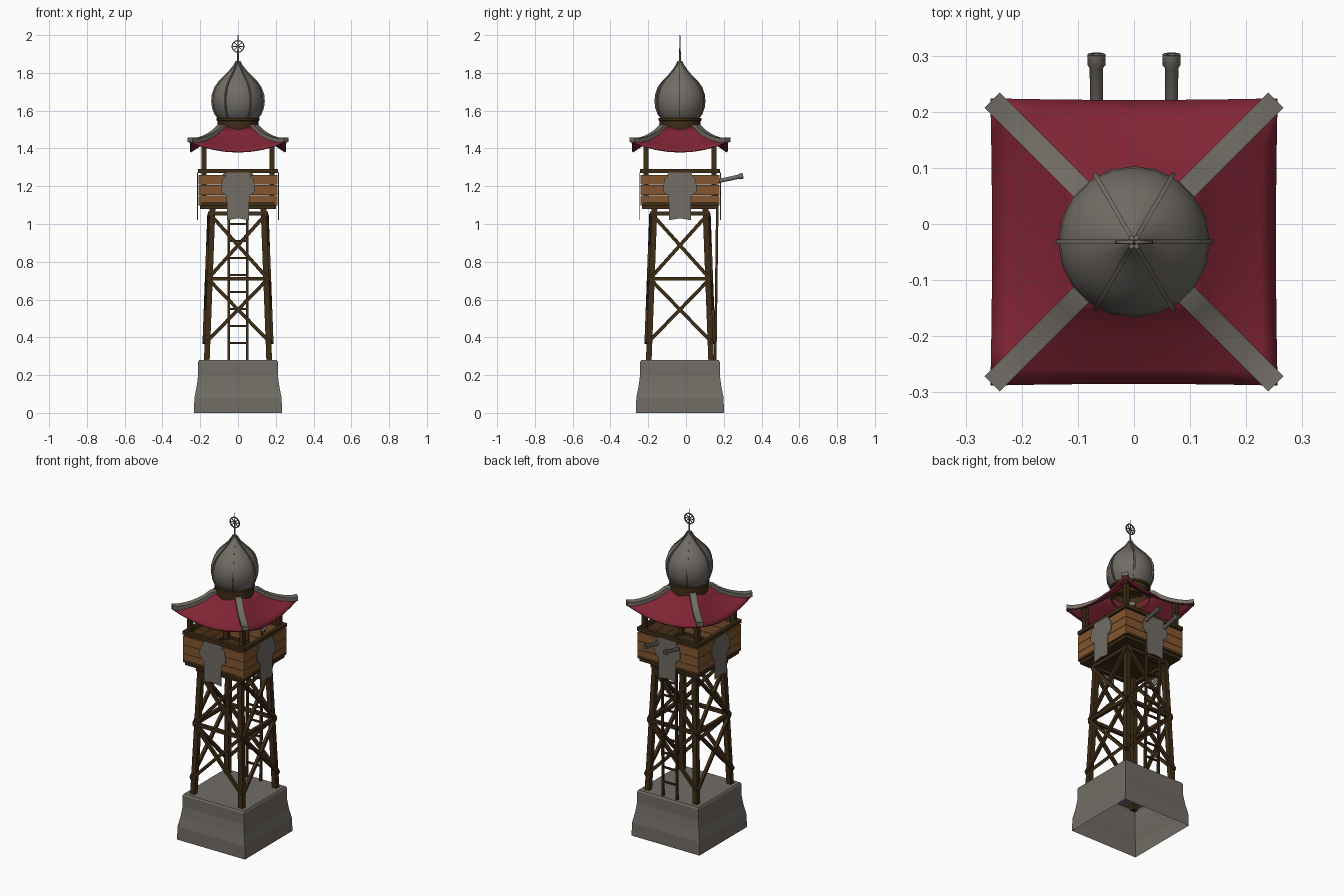
import bpy, bmesh, math
from mathutils import Vector, Matrix

if "Cube" in bpy.data.objects:
    bpy.data.objects.remove(bpy.data.objects["Cube"])

Y0 = -0.032  # tower axis; everything is built round the origin, then shifted


def mat(name, rgb):
    m = bpy.data.materials.new(name)
    m.diffuse_color = (*rgb, 1)
    m.use_nodes = True
    m.node_tree.nodes["Principled BSDF"].inputs["Base Color"].default_value = m.diffuse_color
    return m


STONE = mat("grey_stone", (0.165, 0.15, 0.13))
RED = mat("red_tile", (0.22, 0.018, 0.035))
PLANK = mat("orange_wood", (0.23, 0.095, 0.03))
DARK = mat("dark_wood", (0.05, 0.026, 0.008))


def finish(name, bm, m, smooth=False, normals=True):
    if normals:
        bmesh.ops.recalc_face_normals(bm, faces=bm.faces)
    me = bpy.data.meshes.new(name)
    bm.to_mesh(bm and me)
    bm.free()
    ob = bpy.data.objects.new(name, me)
    me.materials.append(m)
    bpy.context.collection.objects.link(ob)
    ob.location.y = Y0
    if smooth:
        bpy.ops.object.select_all(action='DESELECT')
        bpy.context.view_layer.objects.active = ob
        ob.select_set(True)
        bpy.ops.object.shade_smooth_by_angle(angle=math.radians(40))
    return ob


def box(bm, c, s):
    bmesh.ops.create_cube(bm, size=1, matrix=Matrix.Translation(c) @ Matrix.Diagonal((*s, 1)))


def beam(bm, a, b, w, h=None, up=(0, 0, 1)):
    """Square timber from a to b."""
    a, b = Vector(a), Vector(b)
    d = (b - a).normalized()
    x = d.cross(Vector(up))
    x = x.normalized() if x.length > 0.1 else Vector((1, 0, 0))
    y = x.cross(d)
    r = Matrix((x, y, d)).transposed().to_4x4()
    bmesh.ops.create_cube(bm, size=1, matrix=Matrix.Translation((a + b) / 2) @ r
                          @ Matrix.Diagonal((w, h or w, (b - a).length, 1)))


def rings(bm, loops, cap=True):
    """Skin a list of closed point loops."""
    vs = [[bm.verts.new(p) for p in lp] for lp in loops]
    n = len(vs[0])
    for a, b in zip(vs, vs[1:]):
        for i in range(n):
            bm.faces.new((a[i], a[(i + 1) % n], b[(i + 1) % n], b[i]))
    if cap:
        bm.faces.new(vs[-1])
    return vs


def circle(r, z, n):
    return [(r * math.cos(2 * math.pi * i / n), r * math.sin(2 * math.pi * i / n), z) for i in range(n)]


def turn(k):
    return Matrix.Rotation(k * math.pi / 2, 3, 'Z')


# stone base, flared and open below
bm = bmesh.new()
rings(bm, [[(sx * r, sy * r, z) for sx, sy in ((-1, -1), (1, -1), (1, 1), (-1, 1))]
           for r, z in ((0.233, 0), (0.231, 0.08), (0.219, 0.14), (0.211, 0.2), (0.211, 0.27), (0.205, 0.28))])
finish("stone_base", bm, STONE)


# timber frame: legs, girts and cross braces
def leg(z):
    return 0.165 - 0.03 * (z - 0.28) / 0.8


bm = bmesh.new()
for k in range(4):
    m = turn(k)
    beam(bm, m @ Vector((leg(.25), leg(.25), .25)), m @ Vector((leg(1.09), leg(1.09), 1.09)), 0.03)
    for z in (0.71, 1.055):
        o, e = leg(z) + 0.012, leg(z) + 0.02
        beam(bm, m @ Vector((-e, -o, z)), m @ Vector((e, -o, z)), 0.02)
    for z0, z1 in ((0.37, 0.71), (0.71, 1.05)):
        for s in (-1, 1):
            a, b = leg(z0), leg(z1)
            beam(bm, m @ Vector((-s * (a + .01), -a - .017, z0)), m @ Vector((s * (b + .01), -b - .017, z1)), 0.018)
finish("tower_frame", bm, DARK)

# ladder on the back
bm = bmesh.new()
for s in (-1, 1):
    beam(bm, (s * .048, .187, .28), (s * .048, .199, 1.2), 0.013)
for i in range(9):
    beam(bm, (-.048, .188 + i * .001, .37 + i * .09), (.048, .188 + i * .001, .37 + i * .09), 0.01)
finish("ladder", bm, DARK)

# platform floor, joists, posts and rails
bm = bmesh.new()
box(bm, (0, 0, 1.09), (0.40, 0.40, 0.022))
for k in range(4):
    m = turn(k)
    p = m @ Vector((.18, .18, 0))
    box(bm, (p.x, p.y, 1.26), (.026, .026, .36))
    beam(bm, m @ Vector((-.21, -.2, 1.28)), m @ Vector((.21, -.2, 1.28)), 0.022)
    beam(bm, m @ Vector((-.205, -.2, 1.107)), m @ Vector((.205, -.2, 1.107)), 0.018)
finish("platform_frame", bm, DARK)

# plank walls: three boards on each side
bm = bmesh.new()
for k in range(4):
    m = turn(k)
    for i in range(3):
        z = 1.126 + i * 0.054
        beam(bm, m @ Vector((-.209, -.203, z)), m @ Vector((.209, -.203, z)), 0.012, 0.052)
finish("plank_walls", bm, PLANK)

# hanging cloth plates on all four sides
half = [(.058, 1.02), (.06, 1.15), (.088, 1.17), (.09, 1.2), (.08, 1.24), (.066, 1.25), (.064, 1.272)]
outline = [(0, 1.03)] + half + [(-x, z) for x, z in reversed(half)]
bm = bmesh.new()
for k in range(4):
    m = turn(k)
    f = [[bm.verts.new(m @ Vector((x, y, z))) for x, z in outline] for y in (-.217, -.213)]
    n = len(outline)
    bm.faces.new(f[0])
    bm.faces.new(f[1][::-1])
    for i in range(n):
        bm.faces.new((f[0][i], f[1][i], f[1][(i + 1) % n], f[0][(i + 1) % n]))
finish("hanging_banners", bm, STONE)

# two barrels pointing backward
bm = bmesh.new()
for s in (-1, 1):
    loops = [circle(r, z, 10) for r, z in ((.011, 0), (.012, .135), (.016, .14), (.016, .16), (.009, .16), (.009, .13))]
    rot = Matrix.Translation((s * .067, .178, 1.222)) @ Matrix.Rotation(math.radians(-78), 4, 'X')
    rings(bm, [[rot @ Vector(p) for p in lp] for lp in loops])
finish("barrels", bm, STONE, True)


# curved roof with lifted corners
def roof_z(t, u):
    return 1.515 - 0.13 * t ** 0.8 + 0.055 * t * t * u * u


bm = bmesh.new()
N, T = 8, 6
for k in range(4):
    m = turn(k)
    g = []
    for j in range(T + 1):
        t, row = j / T, []
        r = .095 + .161 * t
        for i in range(N + 1):
            u = -1 + 2 * i / N
            row.append(bm.verts.new(m @ Vector((r * u, -r + .003 * t * (1 - u * u), roof_z(t, u)))))
        g.append(row)
    for j in range(T):
        for i in range(N):
            bm.faces.new((g[j][i], g[j + 1][i], g[j + 1][i + 1], g[j][i + 1]))
bmesh.ops.remove_doubles(bm, verts=bm.verts, dist=1e-4)
roof = finish("roof", bm, RED, True)
sol = roof.modifiers.new("thickness", 'SOLIDIFY')
sol.thickness = 0.008

# ridge caps along the four hips
bm = bmesh.new()
for k in range(4):
    m = turn(k)
    loops = []
    side = Vector((1, -1, 0)).normalized() * .019
    for j in range(8):
        t = j / 7 * 1.0
        r = .07 + .183 * t
        tt = max(0, (r - .095) / .161)
        c = Vector((r, r, roof_z(tt, 1) + (.006 if j == 7 else 0)))
        lo, hi = Vector((0, 0, -.012)), Vector((0, 0, .013))
        loops.append([m @ (c + p) for p in (side + lo, side + hi, -side + hi, -side + lo)])
    vs = rings(bm, loops)
    bm.faces.new(vs[0][::-1])
finish("ridge_caps", bm, STONE, True)

# drum under the dome
bm = bmesh.new()
rings(bm, [circle(r, z, 20) for r, z in ((.108, 1.48), (.108, 1.545), (.113, 1.547), (.113, 1.56), (.09, 1.565))])
finish("dome_drum", bm, DARK, True)

# onion dome and its ribs
prof = [(.098, 1.555), (.118, 1.58), (.131, 1.615), (.135, 1.65), (.132, 1.685), (.118, 1.725),
        (.095, 1.757), (.065, 1.787), (.038, 1.815), (.018, 1.84), (.006, 1.862)]
bm = bmesh.new()
rings(bm, [circle(r, z, 20) for r, z in prof])
finish("onion_dome", bm, STONE, True)
bm = bmesh.new()
for k in range(6):
    m = Matrix.Rotation(k * math.pi / 3, 3, 'Z')
    rings(bm, [[m @ Vector((r + dx, dy, z)) for dx, dy in ((-.008, -.004), (.007, -.004), (.007, .004), (-.008, .004))]
               for r, z in prof])
finish("dome_ribs", bm, STONE, True)

# finial: rod, ring and crossed spokes
bm = bmesh.new()
rings(bm, [circle(r, z, 8) for r, z in ((.006, 1.85), (.004, 1.92), (.0015, 2.0))])
loops = []
for i in range(25):
    a = 2 * math.pi * i / 24
    loops.append([(math.cos(a) * (.031 + dr), dy, 1.94 + math.sin(a) * (.031 + dr))
                  for dr, dy in ((-.003, -.003), (.003, -.003), (.003, .003), (-.003, .003))])
rings(bm, loops, False)
for a in (0, math.pi / 4, -math.pi / 4):
    d = Vector((math.cos(a), 0, math.sin(a))) * .031
    c = Vector((0, 0, 1.94))
    beam(bm, c - d, c + d, 0.004, up=(0, 1, 0))
finish("finial", bm, STONE)
